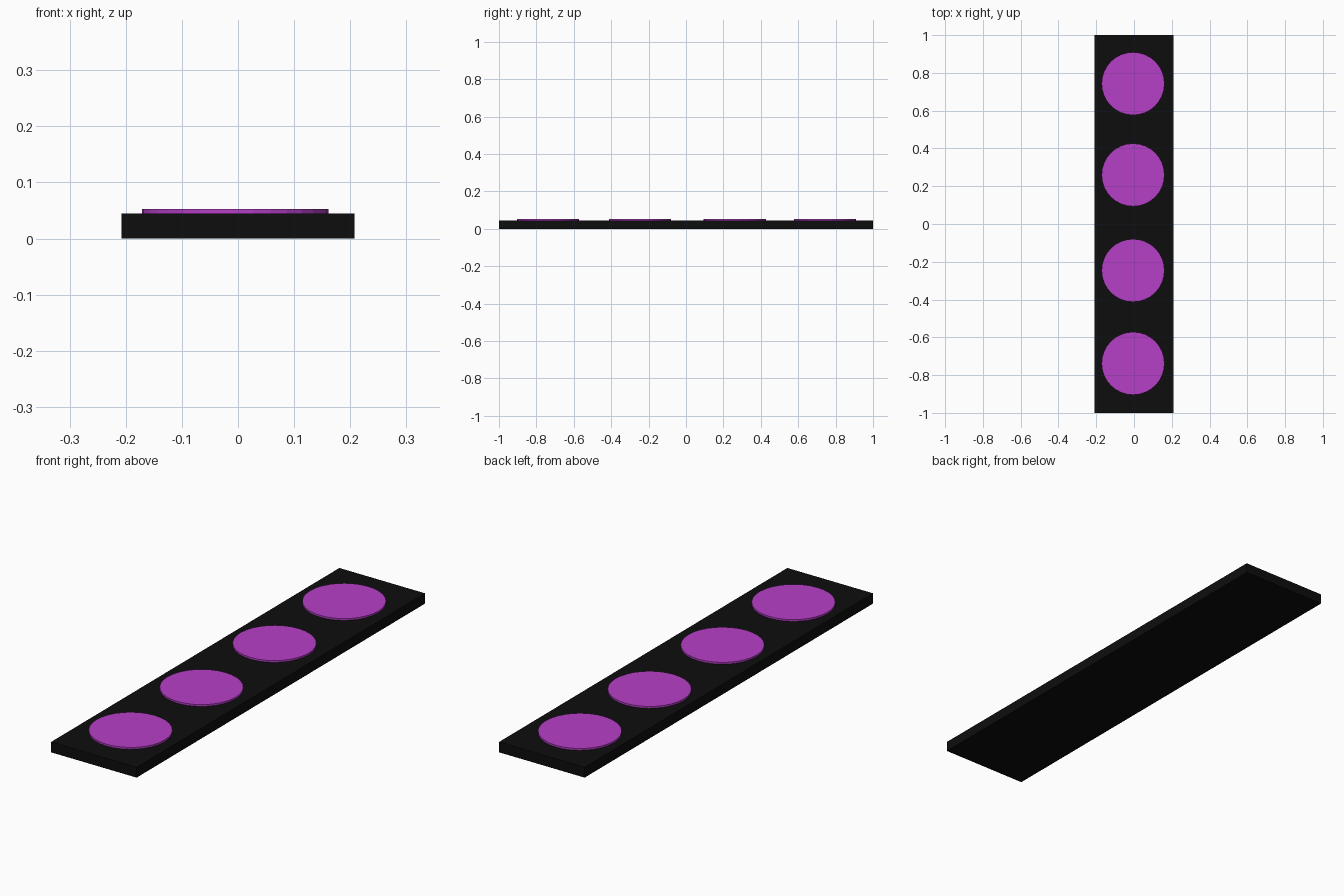
import bpy

if "Cube" in bpy.data.objects:
    bpy.data.objects.remove(bpy.data.objects["Cube"])


def material(name, color):
    m = bpy.data.materials.new(name)
    m.diffuse_color = color
    m.use_nodes = True
    m.node_tree.nodes["Principled BSDF"].inputs["Base Color"].default_value = m.diffuse_color
    return m


black = material("black", (0.004, 0.004, 0.004, 1))
purple = material("purple", (0.47, 0.05, 0.58, 1))

# Flat rectangular base
HEIGHT = 0.045
bpy.ops.mesh.primitive_cube_add(size=1, location=(0, 0, HEIGHT / 2))
base = bpy.context.object
base.name = "base_plate"
base.scale = (0.416, 2, HEIGHT)
base.data.materials.append(black)

# Row of four thin discs, slightly sunk into the base
TOP, BOTTOM = 0.053, 0.035
for i, y in enumerate((-0.738, -0.246, 0.26, 0.743)):
    bpy.ops.mesh.primitive_cylinder_add(
        vertices=32, radius=0.1665, depth=TOP - BOTTOM,
        location=(-0.005, y, (TOP + BOTTOM) / 2))
    disc = bpy.context.object
    disc.name = f"disc_{i + 1}"
    disc.data.materials.append(purple)
